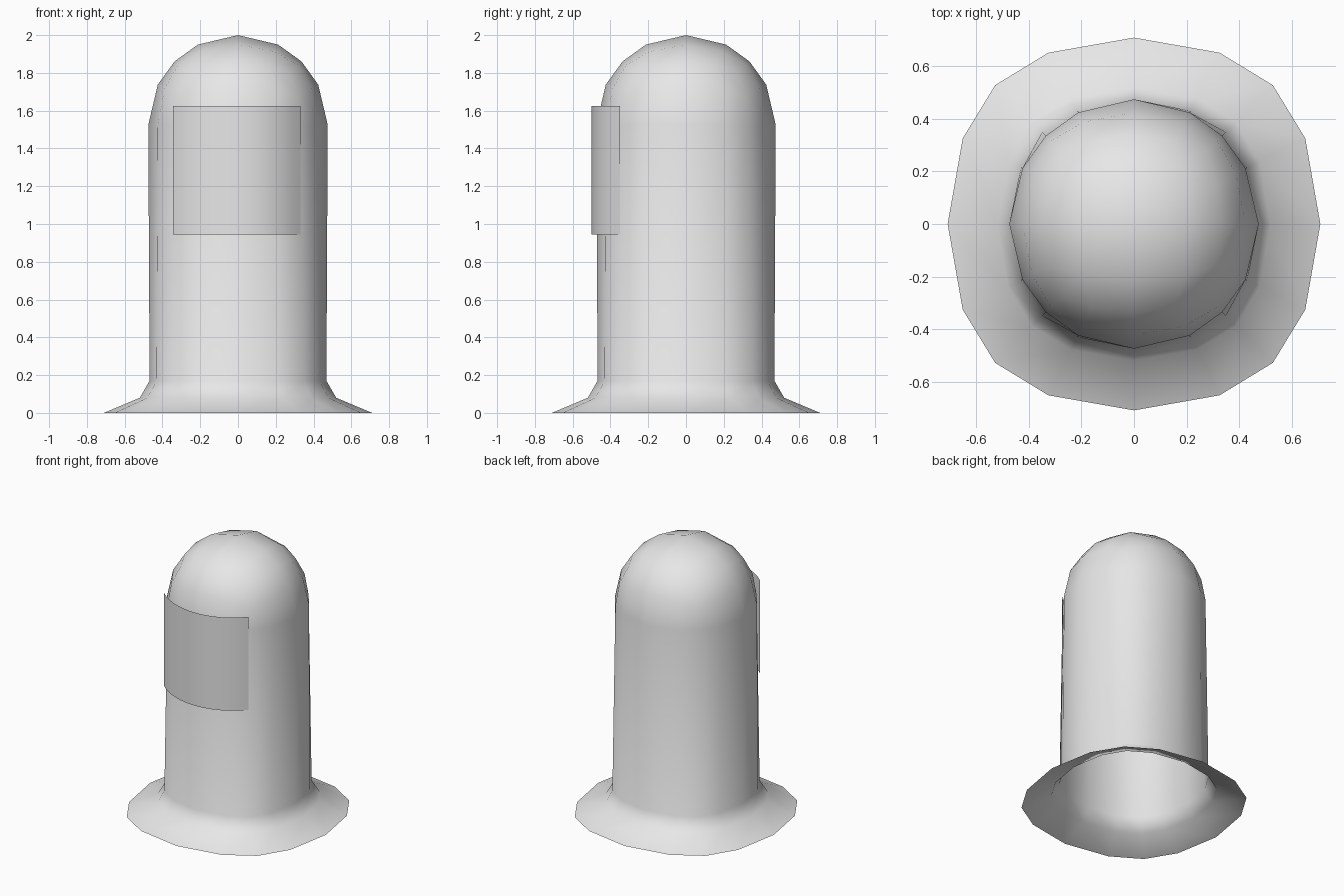
import bpy, bmesh, math

if "Cube" in bpy.data.objects:
    bpy.data.objects.remove(bpy.data.objects["Cube"])

grey = bpy.data.materials.new("light grey")
grey.diffuse_color = (0.8, 0.8, 0.8, 1)
grey.use_nodes = True
grey.node_tree.nodes["Principled BSDF"].inputs["Base Color"].default_value = grey.diffuse_color


def finish(bm, name):
    bm.normal_update()
    mesh = bpy.data.meshes.new(name)
    bm.to_mesh(mesh)
    bm.free()
    mesh.materials.append(grey)
    mesh.shade_smooth()
    obj = bpy.data.objects.new(name, mesh)
    bpy.context.collection.objects.link(obj)
    return obj


# Dome: upper half of a gridded cube rounded into a sphere
R, DOME_Z = 0.475, 1.525
bm = bmesh.new()
bmesh.ops.create_cube(bm, size=2)
bmesh.ops.subdivide_edges(bm, edges=bm.edges[:], cuts=3, use_grid_fill=True)
low = [v for v in bm.verts if v.co.z < -0.01]
bmesh.ops.delete(bm, geom=low, context='VERTS')
for v in bm.verts:
    v.co = v.co.normalized() * R
    v.co.z += DOME_Z

# Hollow wall and flared skirt: open rim extruded down, fuller on the diagonals
for z, radius, swell in [(0.17, 0.468, 0.027), (0.08, 0.52, 0.03), (0.0, 0.71, 0.038)]:
    rim = [e for e in bm.edges if e.is_boundary]
    new = bmesh.ops.extrude_edge_only(bm, edges=rim)["geom"]
    for v in new:
        if isinstance(v, bmesh.types.BMVert):
            a = math.atan2(v.co.y, v.co.x)
            r = radius + swell * abs(math.sin(2 * a)) ** 3
            v.co = (r * math.cos(a), r * math.sin(a), z)
bmesh.ops.recalc_face_normals(bm, faces=bm.faces[:])
finish(bm, "domed_body")

# Front panel: thin curved sheet, its right end tucked closer to the wall
bm = bmesh.new()
SEGMENTS = 12
columns = []
for i in range(SEGMENTS + 1):
    t = 2 * i / SEGMENTS - 1
    a = math.radians(43.5) * t
    r = 0.5 - 0.019 * max(t, 0) ** 2
    columns.append([bm.verts.new((r * math.sin(a), -r * math.cos(a), z)) for z in (0.945, 1.625)])
for (a0, a1), (b0, b1) in zip(columns, columns[1:]):
    bm.faces.new((a0, b0, b1, a1))
finish(bm, "front_panel")
